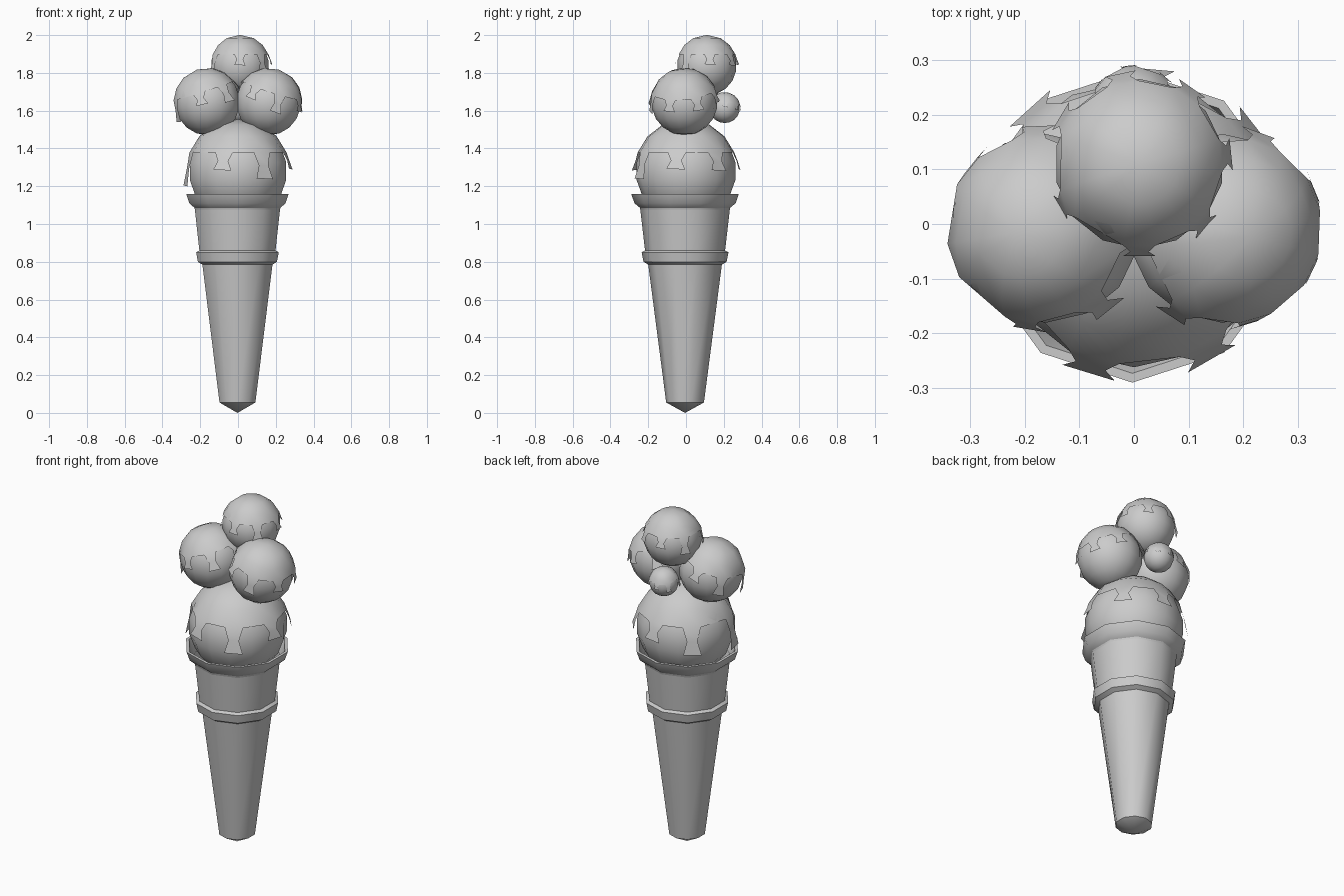
import bpy
from math import sin, cos, radians
from mathutils import Vector

if "Cube" in bpy.data.objects:
    bpy.data.objects.remove(bpy.data.objects["Cube"])


def make(name, verts, faces, loc=(0, 0, 0), rot=(0, 0, 0), size=1.0, angle=40):
    mesh = bpy.data.meshes.new(name)
    mesh.from_pydata(verts, [], faces)
    ob = bpy.data.objects.new(name, mesh)
    bpy.context.collection.objects.link(ob)
    ob.location, ob.scale = loc, (size,) * 3
    ob.rotation_euler = [radians(a) for a in rot]
    bpy.ops.object.select_all(action='DESELECT')
    ob.select_set(True)
    bpy.context.view_layer.objects.active = ob
    bpy.ops.object.shade_smooth_by_angle(angle=radians(angle))
    return ob


def polar(r, deg, z):
    # angle 0 faces the front
    a = radians(deg)
    return (r * sin(a), -r * cos(a), z)


def lathe(name, profile, sides, loc=(0, 0, 0), size=1.0, close_top=False, angle=40):
    # first point is the bottom tip; optional last point is the top pole
    rings = profile[1:-1] if close_top else profile[1:]
    verts = [(0, 0, profile[0][1])]
    for r, z in rings:
        verts += [polar(r, 360 * i / sides, z) for i in range(sides)]
    idx = lambda k, i: 1 + k * sides + i % sides
    faces = [(0, idx(0, i + 1), idx(0, i)) for i in range(sides)]
    for k in range(len(rings) - 1):
        faces += [(idx(k, i), idx(k, i + 1), idx(k + 1, i + 1), idx(k + 1, i)) for i in range(sides)]
    if close_top:
        verts.append((0, 0, profile[-1][1]))
        n = len(verts) - 1
        faces += [(idx(len(rings) - 1, i), idx(len(rings) - 1, i + 1), n) for i in range(sides)]
    return make(name, verts, faces, loc, (0, 0, 0), size, angle)


# Wafer cone with two flared collars and an inner lip
lathe("wafer_cone", [
    (0, 0), (0.1, 0.055), (0.195, 0.785), (0.22, 0.80), (0.23, 0.85), (0.212, 0.86),
    (0.238, 1.085), (0.268, 1.11), (0.285, 1.16), (0.268, 1.16), (0.24, 1.09), (0.225, 1.02)],
    10, loc=(-0.003, -0.005, 0))

# Drips of the melted coating: centre angle, tip height relative to the scoop radius
DRIPS = [(-78, -0.28), (-17, 0.03), (30, -0.14), (79, 0.05), (128, 0.02), (175, 0.04), (222, -0.18)]


def coating(name, loc, size, rot):
    cols = [a + s for a, _ in DRIPS for s in (-11, 11)]
    n = len(cols)
    verts = [(0, 0, 1.02)]
    for t in (27, 48, 69):
        verts += [polar(1.02 * sin(radians(t)), c, 1.02 * cos(radians(t))) for c in cols]
    idx = lambda k, i: 1 + k * n + i % n
    faces = [(0, idx(0, i), idx(0, i + 1)) for i in range(n)]
    for k in range(2):
        faces += [(idx(k, i), idx(k + 1, i), idx(k + 1, i + 1), idx(k, i + 1)) for i in range(n)]
    for j, (a, tip) in enumerate(DRIPS):
        b = len(verts)
        mid = 0.5 * (0.366 + tip)
        verts += [polar(1.01, a - 6, mid), polar(1.01, a + 6, mid),
                  polar(1.07, a - 10, tip), polar(1.07, a + 10, tip - 0.02)]
        faces += [(idx(2, 2 * j), b, b + 1, idx(2, 2 * j + 1)), (b, b + 2, b + 3, b + 1)]
    make(name, verts, faces, loc, rot, size, 60)


# Scoops, each a low-poly ball with a dripping coating
BALL = [(sin(radians(t)), -cos(radians(t))) for t in range(0, 181, 20)]
SCOOPS = [
    ("large", (0, 0, 1.28), 0.27, (0, 0, 0)),
    ("left", (-0.162, -0.008, 1.645), 0.178, (0, -18, 8)),
    ("right", (0.162, -0.008, 1.645), 0.178, (0, 18, -15)),
    ("top", (0.01, 0.11, 1.838), 0.16, (0, 0, 17)),
    ("small", (0, 0.205, 1.615), 0.082, (-12, 0, 10)),
]
for label, loc, r, rot in SCOOPS:
    lathe(label + "_scoop", BALL, 14, loc, r * 0.985, True, 60)
    coating(label + "_coating", loc, r, rot)
